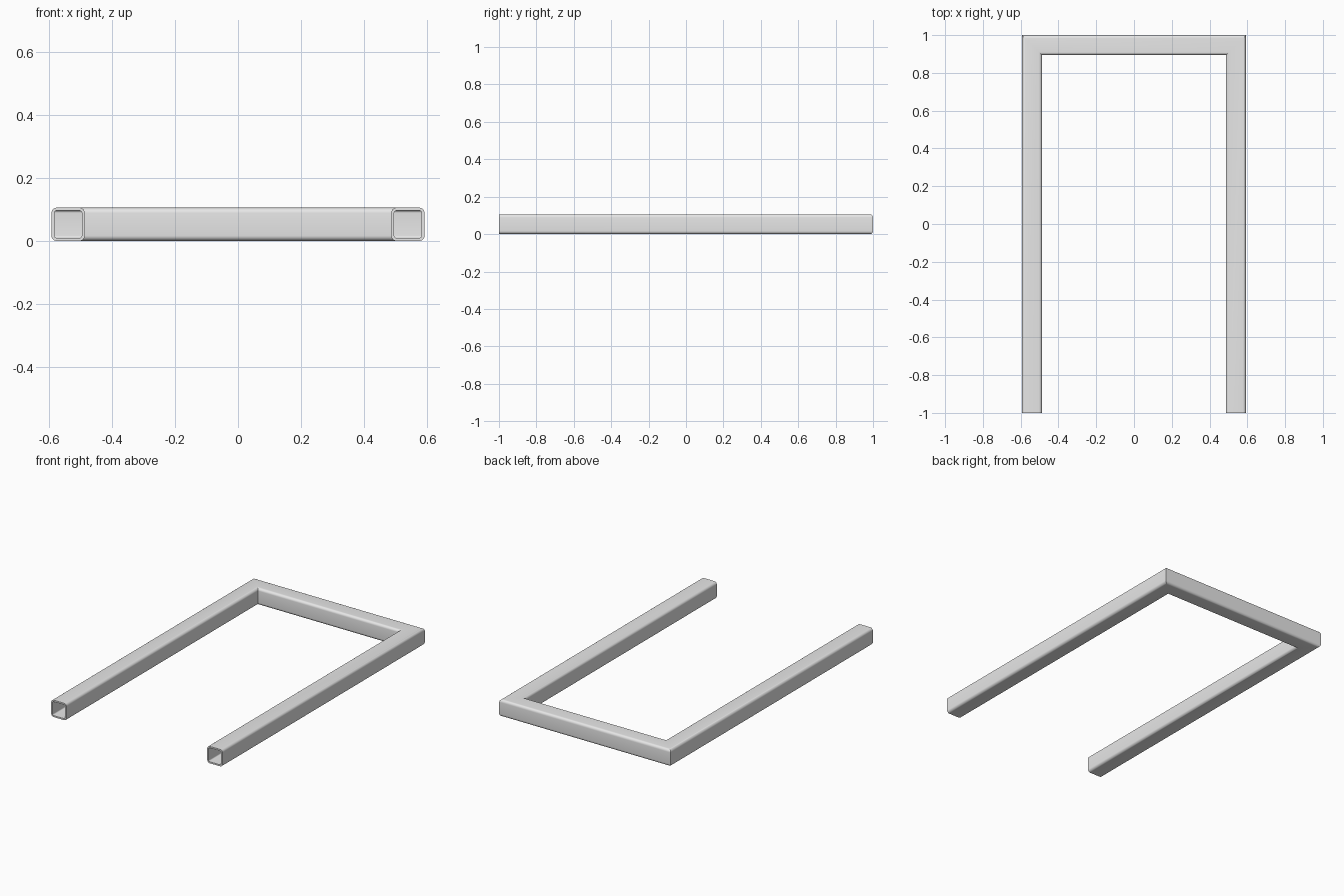
import bpy, bmesh, math

cube = bpy.data.objects.get("Cube")
if cube:
    bpy.data.objects.remove(cube, do_unlink=True)

WIDTH, HALF_X, WALL = 0.106, 0.593, 0.0095
HALF = WIDTH / 2

# Plain grey material
grey = bpy.data.materials.new("light_grey")
grey.use_nodes = True
grey.diffuse_color = (0.8, 0.8, 0.8, 1)
grey.node_tree.nodes["Principled BSDF"].inputs["Base Color"].default_value = (0.8, 0.8, 0.8, 1)


def rounded_square(half, radius, steps=6):
    """Points (across, up) of a square with rounded corners."""
    points = []
    for corner in range(4):
        mid = math.radians(45 + 90 * corner)
        cx = math.copysign(half - radius, math.cos(mid))
        cy = math.copysign(half - radius, math.sin(mid))
        for i in range(steps + 1):
            a = math.radians(90 * corner + 90 * i / steps)
            points.append((cx + radius * math.cos(a), cy + radius * math.sin(a)))
    return points


def bridge(bm, a, b):
    n = len(a)
    for i in range(n):
        j = (i + 1) % n
        bm.faces.new((a[i], a[j], b[j], b[i]))


# Centre line of the frame: x, y and the outward direction of the section there
cx, cy = HALF_X - HALF, 1 - HALF
stations = [(-cx, -1, -1, 0), (-cx, cy, -1, 1), (cx, cy, 1, 1), (cx, -1, 1, 0)]


def sweep(bm, profile):
    """Sweep a section along the mitred centre line."""
    rings = [[bm.verts.new((x + u * dx, y + u * dy, HALF + v)) for u, v in profile]
             for x, y, dx, dy in stations]
    for a, b in zip(rings, rings[1:]):
        bridge(bm, a, b)
    return rings


# Hollow square tube with mitred back corners and open front ends
bm = bmesh.new()
outer = sweep(bm, rounded_square(HALF, 0.017))
inner = sweep(bm, rounded_square(HALF - WALL, 0.0075))
for end in (0, -1):
    bridge(bm, outer[end], inner[end])
bmesh.ops.recalc_face_normals(bm, faces=bm.faces)

mesh = bpy.data.meshes.new("tube_frame")
bm.to_mesh(mesh)
bm.free()
mesh.materials.append(grey)
frame = bpy.data.objects.new("tube_frame", mesh)
bpy.context.collection.objects.link(frame)

bpy.ops.object.select_all(action='DESELECT')
frame.select_set(True)
bpy.context.view_layer.objects.active = frame
bpy.ops.object.shade_smooth_by_angle(angle=math.radians(30))
